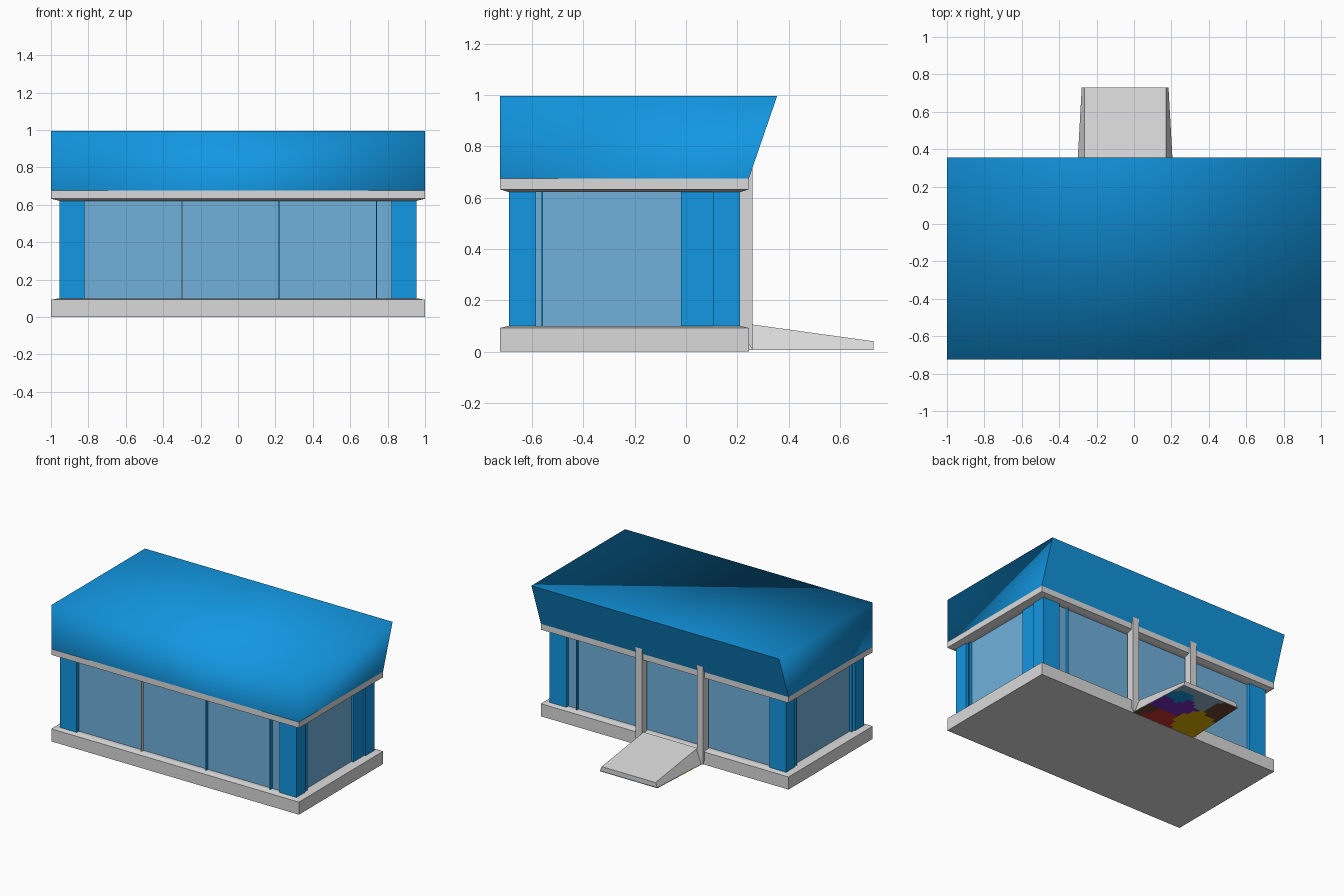
import bpy, bmesh
from mathutils import Vector

if "Cube" in bpy.data.objects:
    bpy.data.objects.remove(bpy.data.objects["Cube"])


def mat(name, r, g, b):
    m = bpy.data.materials.new(name)
    m.diffuse_color = (r, g, b, 1)
    m.use_nodes = True
    m.node_tree.nodes["Principled BSDF"].inputs["Base Color"].default_value = m.diffuse_color
    return m


BLUE = mat("bright blue", 0.006, 0.31, 0.76)
GREY = mat("light grey", 0.70, 0.70, 0.70)
GLASS = mat("pale blue glass", 0.16, 0.44, 0.72)
PURPLE = mat("purple", 0.18, 0.02, 0.50)
RED = mat("red", 0.65, 0.03, 0.03)
MUSTARD = mat("mustard", 0.75, 0.45, 0.0)
SLATE = mat("slate", 0.27, 0.45, 0.60)
BROWN = mat("brown", 0.15, 0.056, 0.03)


def finish(name, bm, *mats):
    bmesh.ops.recalc_face_normals(bm, faces=bm.faces)
    me = bpy.data.meshes.new(name)
    bm.to_mesh(me)
    bm.free()
    for m in mats:
        me.materials.append(m)
    ob = bpy.data.objects.new(name, me)
    bpy.context.collection.objects.link(ob)
    return ob


def stack(name, m, *rings):
    """Closed solid through rectangular rings (x0, x1, y0, y1, z)."""
    bm = bmesh.new()
    loops = [[bm.verts.new((x, y, z)) for x, y in
              ((x0, y0), (x1, y0), (x1, y1), (x0, y1))]
             for x0, x1, y0, y1, z in rings]
    bm.faces.new(loops[0])
    bm.faces.new(loops[-1])
    for a, b in zip(loops, loops[1:]):
        for i in range(4):
            j = (i + 1) % 4
            bm.faces.new((a[i], a[j], b[j], b[i]))
    return finish(name, bm, m)


def box(name, m, x0, x1, y0, y1, z0, z1):
    return stack(name, m, (x0, x1, y0, y1, z0), (x0, x1, y0, y1, z1))


F, B = -0.725, 0.245          # front and back of the slabs
WF, WB, WX = -0.69, 0.21, 0.955   # outer wall faces
Z0, Z1 = 0.10, 0.625          # wall bottom and top
D = 0.025                     # glass recess

# Floor slab and ceiling band with shallow chamfers
stack("floor_slab", GREY, (-1, 1, F, B, 0), (-1, 1, F, B, 0.092),
      (-WX, WX, WF, WB, Z0))
stack("ceiling_band", GREY, (-WX, WX, WF, WB, Z1 - 0.004),
      (-1, 1, F, B, 0.632), (-1, 1, F, B, 0.675))

# Roof: smooth-shaded block with an overhanging, sharp-edged back
roof = stack("roof", BLUE, (-1, 1, F, B, 0.675), (-1, 1, F, 0.355, 0.995))
me = roof.data
sharp = set()
for p in me.polygons:
    p.use_smooth = True
    if p.normal.y > 0.8 or p.normal.z < -0.8:
        sharp.update(tuple(sorted(k)) for k in p.edge_keys)
for e in me.edges:
    e.use_edge_sharp = tuple(sorted(e.vertices)) in sharp

# Glass walls
box("glass_walls", GLASS, -WX + D, WX - D, WF + D, WB - D, Z0, Z1)

# Corner posts
for sx, side in ((-1, "left"), (1, "right")):
    xa, xb = sorted((sx * 0.82, sx * WX))
    box(f"front_{side}_corner", BLUE, xa, xb, WF, -0.585, Z0, Z1)
    box(f"back_{side}_corner", BLUE, xa, xb, 0.105, WB, Z0, Z1)

# Solid panel on the right wall
box("right_wall_panel", BLUE, 0.90, WX - 0.01, -0.02, 0.11, Z0, Z1)

# Thin dividers standing in front of the glass
for i, x in enumerate((-0.30, 0.22, 0.74)):
    box(f"front_divider_{i}", BLUE if i else GREY,
        x - 0.003, x + 0.003, WF + 0.003, WF + D, Z0, Z1)
box("back_divider", BLUE, 0.737, 0.743, WB - D, WB - 0.003, Z0, Z1)
for sx, y in ((-1, -0.56), (-1, 0.08), (1, -0.56)):
    xa, xb = sorted((sx * (WX - D), sx * (WX - 0.003)))
    box("side_divider", BLUE, xa, xb, y - 0.003, y + 0.003, Z0, Z1)

# Entrance posts, extruded from a side profile
CX = -0.0475
PROFILE = [(0.20, 0.03), (0.245, 0.03), (0.26, 0.005),
           (0.26, 0.725), (0.25, 0.735), (0.20, 0.735)]
for s, side in ((-1, "left"), (1, "right")):
    bm = bmesh.new()
    x = CX + s * 0.2475
    f = bm.faces.new([bm.verts.new((x - 0.025, y, z)) for y, z in PROFILE])
    ext = bmesh.ops.extrude_face_region(bm, geom=[f])
    bmesh.ops.translate(bm, vec=(0.05, 0, 0), verts=[
        v for v in ext["geom"] if isinstance(v, bmesh.types.BMVert)])
    finish(f"{side}_entrance_post", bm, GREY)

# Entrance ramp with flared sides
RZ, N = 0.006, 16


def under(u, v):
    """Point on the ramp underside; u runs right to left, v outwards."""
    half = 0.259 + (0.232 - 0.259) * v
    return Vector((CX + half * (1 - 2 * u), 0.245 + 0.485 * v, RZ))


bm = bmesh.new()
low = [bm.verts.new(under(u, v)) for u, v in ((0, 0), (0, 1), (1, 1), (1, 0))]
top = [bm.verts.new(p) for p in (
    (CX + 0.2175, 0.245, 0.107), (CX + 0.2175, 0.73, 0.04),
    (CX - 0.2175, 0.73, 0.04), (CX - 0.2175, 0.245, 0.107))]
bm.faces.new(low)
bm.faces.new(top)
for i in range(4):
    j = (i + 1) % 4
    bm.faces.new((low[i], low[j], top[j], top[i]))
finish("ramp", bm, GREY)

# Patchwork under the ramp: each cell takes the colour of its nearest seed
SEEDS = [(0.11, 0.47, 0), (0.39, 0.54, 0), (0.29, 0.12, 1), (0.85, 0.80, 4),
         (0.69, 0.38, 2), (0.08, 1.0, 3), (0.30, 1.05, 3), (0.15, 0.73, 5),
         (0.57, 0.82, 3), (0.02, 0.17, 4)]
bm = bmesh.new()
drop = Vector((0, 0, -0.004))
grid = [[bm.verts.new(under(i / N, j / N) + drop) for j in range(N + 1)]
        for i in range(N + 1)]
for i in range(N):
    for j in range(N):
        f = bm.faces.new((grid[i][j], grid[i][j + 1],
                          grid[i + 1][j + 1], grid[i + 1][j]))
        u, v = (i + 0.5) / N, (j + 0.5) / N
        f.material_index = min(
            SEEDS, key=lambda s: (s[0] - u) ** 2 + (s[1] - v) ** 2)[2]
ob = finish("ramp_underside", bm, PURPLE, RED, MUSTARD, SLATE, BROWN, BLUE)
if ob.data.polygons[0].normal.z > 0:
    ob.data.flip_normals()
